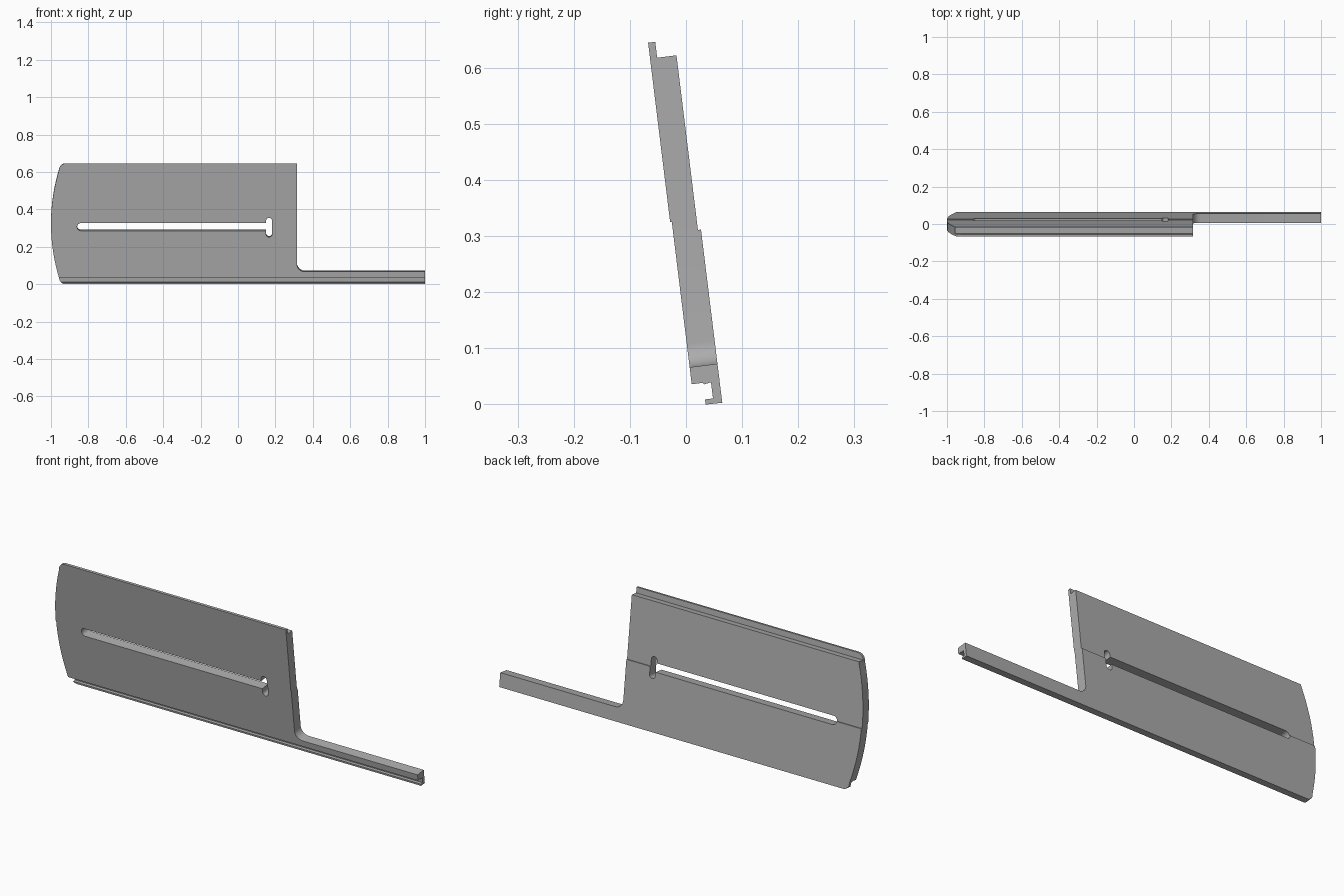
import bpy, bmesh, math
from mathutils import Matrix

if "Cube" in bpy.data.objects:
    bpy.data.objects.remove(bpy.data.objects["Cube"])

TILT = Matrix.Rotation(math.radians(7), 4, 'X')


def prism(name, pts, offset):
    """Extrude a closed 3D outline along an offset vector into a solid."""
    bm = bmesh.new()
    face = bm.faces.new([bm.verts.new(p) for p in pts])
    ext = bmesh.ops.extrude_face_region(bm, geom=[face])
    verts = [g for g in ext['geom'] if isinstance(g, bmesh.types.BMVert)]
    bmesh.ops.translate(bm, verts=verts, vec=offset)
    bmesh.ops.recalc_face_normals(bm, faces=bm.faces)
    mesh = bpy.data.meshes.new(name)
    bm.to_mesh(mesh)
    bm.free()
    ob = bpy.data.objects.new(name, mesh)
    bpy.context.collection.objects.link(ob)
    return ob


def arc(cx, cz, r, a0, a1, n=8):
    return [(cx + r * math.cos(math.radians(a0 + (a1 - a0) * i / n)),
             cz + r * math.sin(math.radians(a0 + (a1 - a0) * i / n)))
            for i in range(n + 1)]


def cut(target, outline, operation):
    """Cut the plate with an outline pushed straight through it."""
    tool = prism("cutter", [(x, -0.1, z) for x, z in outline], (0, 0.3, 0))
    tool.hide_render = True
    mod = target.modifiers.new("cut", 'BOOLEAN')
    mod.operation, mod.object, mod.solver = operation, tool, 'EXACT'
    bpy.context.view_layer.objects.active = target
    bpy.ops.object.modifier_apply(modifier=mod.name)
    bpy.data.objects.remove(tool)


# Stepped board section: top lip at the front, hooked flange at the bottom back
section = [(0.0115, 0.648), (0.0243, 0.648), (0.0243, 0.6195), (0.059, 0.6195),
           (0.059, 0.306), (0.0645, 0.306), (0.0645, -0.005), (0.0347, -0.0045),
           (0.0347, 0.0047), (0.049, 0.0047), (0.049, 0.0335), (0.036, 0.0315),
           (0.034, 0.0345), (0.0145, 0.0345), (0.0145, 0.326), (0.0115, 0.326)]
plate = prism("slotted_plate", [(-1.05, y, z) for y, z in section], (2.05, 0, 0))

# Side outline: bowed left end, rounded corners, filleted step down to the arm
bow = []
for i in range(17):
    t = 1 - 2 * i / 16
    bow.append((-1 + 0.043 * t * t, 0.322 + 0.29 * t))
outline = [(0.315, 0.7), (-0.915, 0.7), (-0.915, 0.648)]
outline += arc(-0.922, 0.613, 0.035, 95, 165)
outline += bow
outline += arc(-0.922, 0.030, 0.035, 195, 265)
outline += [(-0.915, -0.005), (-0.915, -0.06), (1.1, -0.06), (1.1, 0.065)]
outline += arc(0.357, 0.107, 0.042, 270, 180)
cut(plate, outline, 'INTERSECT')

# Long slot and its short upright end slot
cut(plate, arc(-0.839, 0.3065, 0.021, 90, 270, 12) + [(0.165, 0.2855), (0.165, 0.3275)],
    'DIFFERENCE')
cut(plate, arc(0.166, 0.34, 0.016, 0, 180, 12) + arc(0.166, 0.267, 0.016, 180, 360, 12),
    'DIFFERENCE')

# Lean the plate back and colour it
plate.data.transform(TILT)
grey = bpy.data.materials.new("plain_grey")
grey.diffuse_color = (0.41, 0.41, 0.41, 1)
grey.use_nodes = True
grey.node_tree.nodes["Principled BSDF"].inputs["Base Color"].default_value = grey.diffuse_color
plate.data.materials.clear()
plate.data.materials.append(grey)
for p in plate.data.polygons:
    p.material_index = 0
plate.select_set(True)
bpy.context.view_layer.objects.active = plate
bpy.ops.object.shade_smooth_by_angle(angle=math.radians(25))
